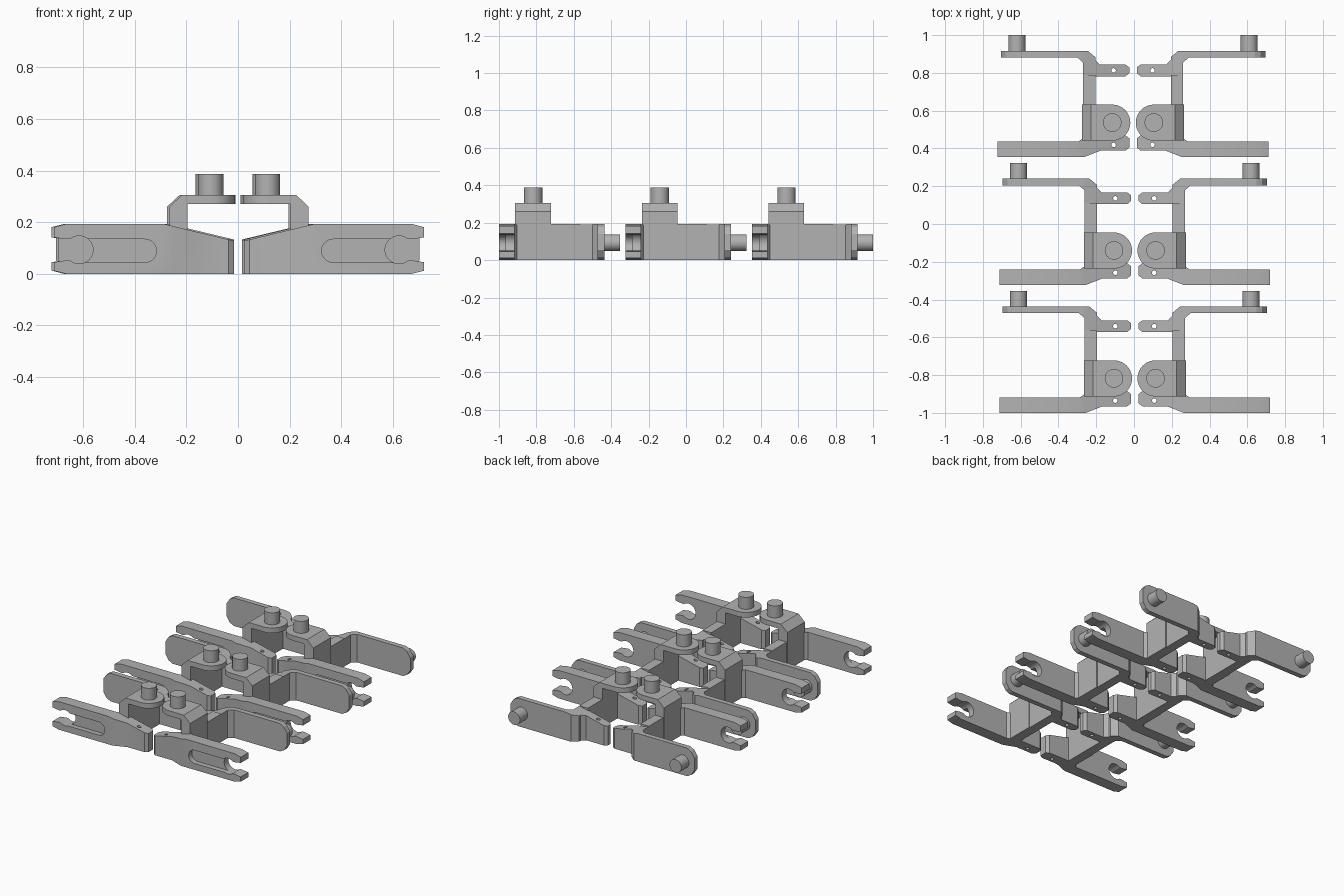
import bpy, bmesh, math
from mathutils import Matrix, Vector

if "Cube" in bpy.data.objects:
    bpy.data.objects.remove(bpy.data.objects["Cube"])

grey = bpy.data.materials.new("plain grey")
grey.use_nodes = True
grey.diffuse_color = (0.45, 0.45, 0.45, 1)
grey.node_tree.nodes["Principled BSDF"].inputs["Base Color"].default_value = grey.diffuse_color

TOP = 0.193          # height of the arms and side wall
PIN_X, PIN_Z = 0.615, 0.093


def finish(name, bm):
    bmesh.ops.recalc_face_normals(bm, faces=bm.faces)
    me = bpy.data.meshes.new(name)
    bm.to_mesh(me)
    bm.free()
    me.materials.append(grey)
    ob = bpy.data.objects.new(name, me)
    bpy.context.collection.objects.link(ob)
    return ob


def prism(points, axis, lo, hi):
    """Extrude a profile: (x, y) along z, or (x, z) along y."""
    bm = bmesh.new()
    put = (lambda a, b: (a, b, lo)) if axis == "z" else (lambda a, b: (a, lo, b))
    face = bm.faces.new([bm.verts.new(put(a, b)) for a, b in points])
    geom = bmesh.ops.extrude_face_region(bm, geom=[face])["geom"]
    move = Vector((0, 0, hi - lo)) if axis == "z" else Vector((0, hi - lo, 0))
    bmesh.ops.translate(bm, verts=[g for g in geom if isinstance(g, bmesh.types.BMVert)], vec=move)
    bmesh.ops.recalc_face_normals(bm, faces=bm.faces)
    return bm


def slice_off(bm, p, q):
    """Remove what lies to the left of the x-z line from p to q."""
    normal = Vector((p[1] - q[1], 0, q[0] - p[0]))
    cut = bmesh.ops.bisect_plane(bm, geom=bm.verts[:] + bm.edges[:] + bm.faces[:],
                                 plane_co=(p[0], 0, p[1]), plane_no=normal, clear_outer=True)
    edges = [e for e in cut["geom_cut"] if isinstance(e, bmesh.types.BMEdge)]
    bmesh.ops.holes_fill(bm, edges=edges, sides=0)


def rod(x, y, z, radius, length, axis="z", sides=32):
    bm = bmesh.new()
    turn = Matrix.Rotation(math.pi / 2, 4, "X") if axis == "y" else Matrix()
    bmesh.ops.create_cone(bm, cap_ends=True, segments=sides, radius1=radius, radius2=radius,
                          depth=length, matrix=Matrix.Translation((x, y, z)) @ turn)
    return bm


def subtract(ob, *cutters):
    bpy.context.view_layer.objects.active = ob
    for bm in cutters:
        cutter = finish("cutter", bm)
        cutter.hide_render = True
        mod = ob.modifiers.new("cut", "BOOLEAN")
        mod.operation, mod.solver, mod.object = "DIFFERENCE", "EXACT", cutter
        bpy.ops.object.modifier_apply(modifier=mod.name)
        bpy.data.objects.remove(cutter)


def arc(cx, cz, radius, start, end, steps=14):
    angles = [math.radians(start + (end - start) * i / steps) for i in range(steps + 1)]
    return [(cx + radius * math.cos(a), cz + radius * math.sin(a)) for a in angles]


# Front arm with its stepped inner tab
bm = prism([(0.717, -1), (0.26, -1), (0.17, -0.965), (0.04, -0.965), (0.02, -0.95),
            (0.02, -0.9), (0.04, -0.885), (0.2, -0.885), (0.265, -0.885),
            (0.265, -0.9), (0.29, -0.918), (0.717, -0.918)], "z", 0, TOP)
slice_off(bm, (0.05, 0.135), (0.27, 0.188))
slice_off(bm, (0.67, TOP), (0.717, 0.181))
slice_off(bm, (0.717, 0.012), (0.67, 0))
front_arm = finish("front_arm", bm)

# Snap-in fork notch, shallow lead-in groove and cross hole
notch = arc(PIN_X + 0.005, PIN_Z, 0.054, 50, 310, 24) + [
    (0.67, PIN_Z - 0.041), (0.73, PIN_Z - 0.05), (0.73, PIN_Z + 0.05), (0.67, PIN_Z + 0.041)]
groove = arc(0.365, PIN_Z - 0.004, 0.045, 90, 270) + [
    (PIN_X, PIN_Z - 0.049), (PIN_X, PIN_Z + 0.041)]
subtract(front_arm, prism(groove, "y", -1.05, -0.965), prism(notch, "y", -1.05, -0.85),
         rod(0.103, -0.935, 0.1, 0.012, 0.5, sides=16))

# Back arm, angled corner and inner tab
bm = prism([(0.7, -0.437), (0.24, -0.437), (0.2, -0.47), (0.2, -0.485), (0.175, -0.51),
            (0.04, -0.51), (0.02, -0.525), (0.02, -0.555), (0.04, -0.572), (0.2, -0.572),
            (0.265, -0.572), (0.265, -0.5), (0.295, -0.472), (0.7, -0.472)], "z", 0, TOP)
slice_off(bm, (0.05, 0.14), (0.25, 0.188))
for a, b in (((0.645, TOP), (0.68, 0.175)), ((0.67, 0.185), (0.7, 0.14))):
    slice_off(bm, a, b)
    slice_off(bm, (b[0], TOP - b[1]), (a[0], TOP - a[1]))
back_arm = finish("back_arm", bm)
subtract(back_arm, rod(0.103, -0.541, 0.1, 0.012, 0.5, sides=16))

# Side wall, raised bridge, round tab and the two pins
parts = [
    front_arm, back_arm,
    finish("side_wall", prism([(0.2, -0.89), (0.265, -0.89), (0.265, -0.565), (0.2, -0.565)],
                              "z", 0, TOP)),
    finish("bridge", prism([(0.2, 0), (0.27, 0), (0.27, 0.26), (0.222, 0.305), (0.11, 0.305),
                            (0.11, 0.27), (0.2, 0.27)], "y", -0.913, -0.722)),
    finish("top_pin", rod(0.11, -0.817, 0.337, 0.049, 0.1)),
    finish("back_pin", rod(PIN_X, -0.403, PIN_Z, 0.045, 0.098, "y")),
]
lip = [(x, y) for x, y in arc(0.11, -0.8175, 0.0955, 90, 270, 20)]
parts.append(finish("round_tab", prism(lip, "z", 0.27, 0.305)))

for ob in bpy.context.selected_objects:
    ob.select_set(False)
for ob in parts:
    ob.select_set(True)
bpy.context.view_layer.objects.active = parts[0]
bpy.ops.object.shade_smooth_by_angle(angle=math.radians(25))

# Three rows, each with a mirrored pair of brackets
for ob in parts:
    base = ob.name
    mirrored = ob.data.copy()
    mirrored.transform(Matrix.Scale(-1, 4, (1, 0, 0)))
    mirrored.flip_normals()
    for row, shift in (("front", 0.004), ("middle", 0.004), ("back", -0.005)):
        step = ("front", "middle", "back").index(row) * 0.677
        for side, mesh in (("left", ob.data), ("right", mirrored)):
            copy = bpy.data.objects.new(f"{base}_{row}_{side}", mesh)
            copy.location = (shift, step, 0)
            bpy.context.collection.objects.link(copy)
    bpy.data.objects.remove(ob)
